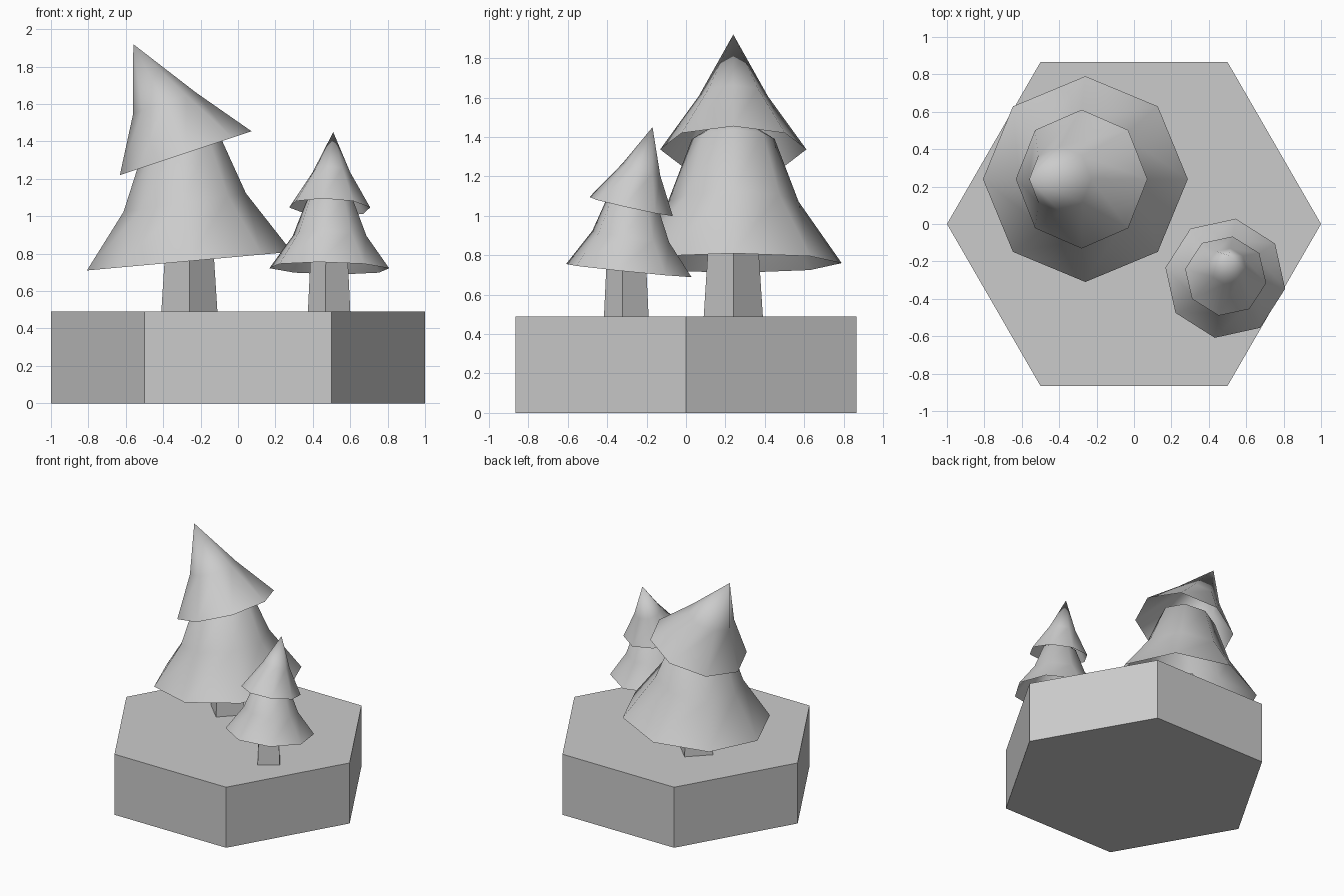
import bpy, bmesh
from math import sin, cos, pi, radians

if "Cube" in bpy.data.objects:
    bpy.data.objects.remove(bpy.data.objects["Cube"])


def finish(bm, name, smooth=False):
    bmesh.ops.recalc_face_normals(bm, faces=bm.faces[:])
    for f in bm.faces:
        f.smooth = smooth
    mesh = bpy.data.meshes.new(name)
    bm.to_mesh(mesh)
    bm.free()
    obj = bpy.data.objects.new(name, mesh)
    bpy.context.collection.objects.link(obj)
    return obj


def prism(name, sides, centre, z0, z1, r0, r1, turn=0):
    """Flat-sided, optionally tapered column."""
    bm = bmesh.new()
    rings = []
    for z, r in ((z0, r0), (z1, r1)):
        rings.append([bm.verts.new((centre[0] + r * cos(turn + 2 * pi * i / sides),
                                    centre[1] + r * sin(turn + 2 * pi * i / sides), z))
                      for i in range(sides)])
    low, top = rings
    for i in range(sides):
        j = (i + 1) % sides
        bm.faces.new((low[i], low[j], top[j], top[i]))
    bm.faces.new(low[::-1])
    bm.faces.new(top)
    return finish(bm, name)


def foliage(name, centre, lean, rings, apex, sides=8):
    """Open-bottomed leaning cone; rings are (shift, z, radius, tilt), apex is (shift, z)."""
    bm = bmesh.new()

    def point(along, across, z):
        return bm.verts.new((centre[0] + along * cos(lean) - across * sin(lean),
                             centre[1] + along * sin(lean) + across * cos(lean), z))

    loops = []
    for shift, z, r, tilt in rings:
        t = radians(tilt)
        loop = []
        for i in range(sides):
            a = 2 * pi * i / sides
            u = r * cos(a)
            loop.append(point(shift + u * cos(t), r * sin(a), z - u * sin(t)))
        loops.append(loop)
    tip = point(apex[0], 0, apex[1])
    for i in range(sides):
        j = (i + 1) % sides
        for a, b in zip(loops, loops[1:]):
            bm.faces.new((a[i], a[j], b[j], b[i]))
        bm.faces.new((loops[-1][i], loops[-1][j], tip))
    return finish(bm, name, smooth=True)


# Hexagonal ground tile
prism("hex_base", 6, (0, 0), 0, 0.49, 1, 1)

# Large tree, leaning left
big, lean = (-0.26, 0.24), pi
prism("large_trunk", 4, big, 0.49, 0.88, 0.15, 0.125, lean)
foliage("large_lower_foliage", big, lean,
        [(0, 0.76, 0.55, 5.2), (0.025, 1.073, 0.331, 8.7), (0.045, 1.39, 0.21, 13)],
        (0.085, 1.52))
foliage("large_upper_foliage", big, lean,
        [(0.02, 1.337, 0.371, 18.5), (0.134, 1.606, 0.176, 19)],
        (0.30, 1.92))

# Small tree, leaning back
small, lean = (0.488, -0.29), radians(80)
prism("small_trunk", 4, (0.487, -0.303), 0.49, 0.8, 0.115, 0.1, lean)
foliage("small_lower_foliage", small, lean,
        [(0, 0.722, 0.325, 5.9), (0.01, 0.895, 0.2, 8.5), (0.02, 1.08, 0.128, 11)],
        (0.035, 1.16))
foliage("small_upper_foliage", small, lean,
        [(0.012, 1.047, 0.22, 12.7), (0.065, 1.235, 0.102, 18)],
        (0.122, 1.45))
